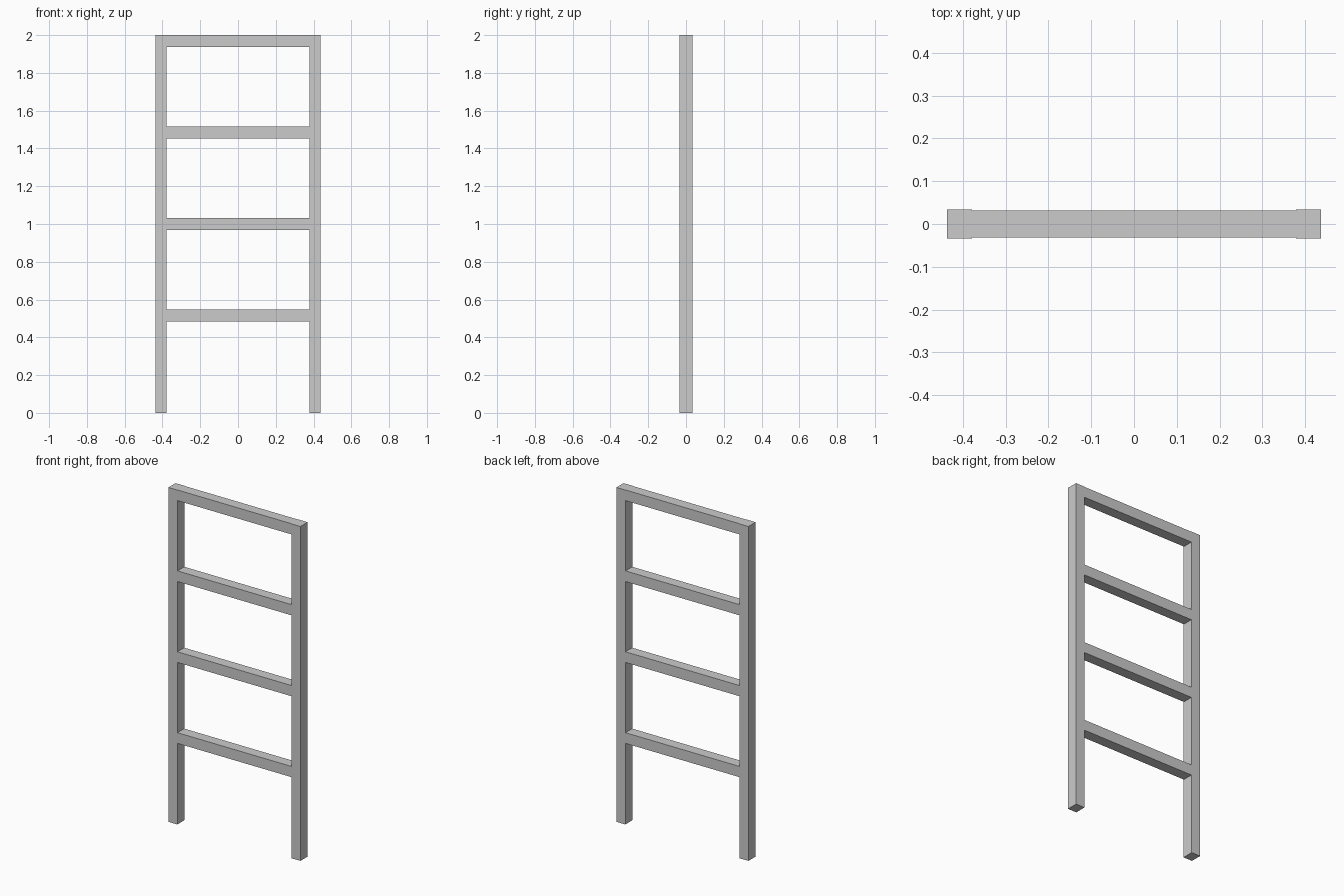
import bpy

if "Cube" in bpy.data.objects:
    bpy.data.objects.remove(bpy.data.objects["Cube"])


def box(name, size, loc):
    bpy.ops.mesh.primitive_cube_add(size=1, location=loc)
    ob = bpy.context.object
    ob.name = name
    ob.scale = size
    bpy.ops.object.transform_apply(location=False, rotation=False, scale=True)
    return ob


OUTER, INNER = 0.437, 0.378   # post faces along x
POST_DEPTH, RUNG_DEPTH = 0.068, 0.064
RUNG_HEIGHT, SPACING = 0.064, 0.484

# Two upright posts
for side, sx in (("left", -1), ("right", 1)):
    box(f"{side}_post", (OUTER - INNER, POST_DEPTH, 2.0),
        (sx * (OUTER + INNER) / 2, 0, 1.0))

# Rungs fitted between the posts, the highest flush with the post tops
for i in range(4):
    z = 2.0 - RUNG_HEIGHT / 2 - i * SPACING
    name = "top_rail" if i == 0 else f"rung_{4 - i}"
    box(name, (2 * INNER, RUNG_DEPTH, RUNG_HEIGHT), (0, 0, z))
